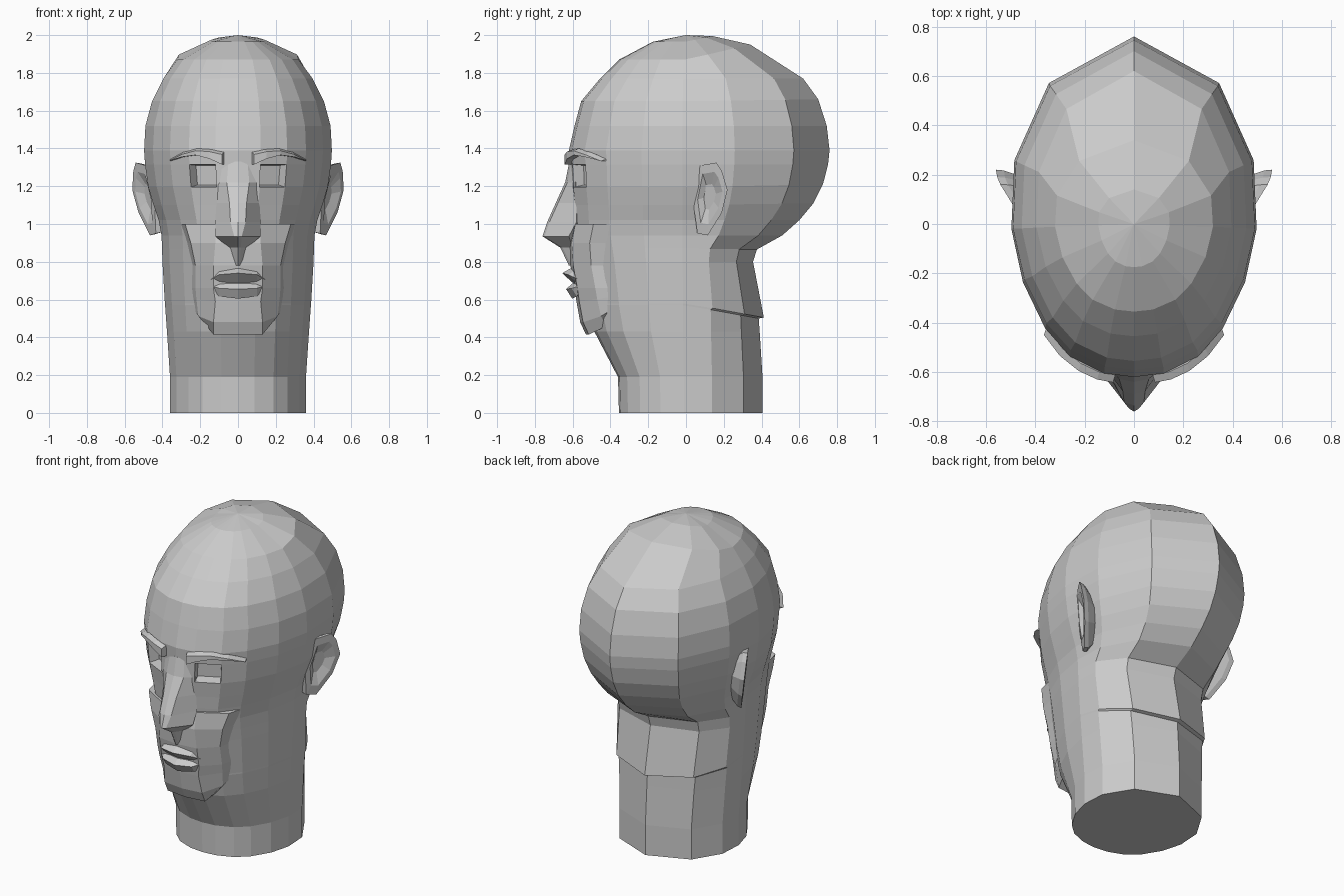
import bpy, bmesh

if "Cube" in bpy.data.objects:
    bpy.data.objects.remove(bpy.data.objects["Cube"])

clay = bpy.data.materials.new("clay_grey")
clay.diffuse_color = (0.6, 0.6, 0.6, 1)
clay.use_nodes = True
clay.node_tree.nodes["Principled BSDF"].inputs["Base Color"].default_value = clay.diffuse_color


def loft(name, rings, edit=None):
    """Skin closed rings of equal length, cap both ends, flat shaded."""
    bm = bmesh.new()
    vs = [[bm.verts.new(p) for p in r] for r in rings]
    n = len(rings[0])
    grid = {}
    for i in range(len(vs) - 1):
        for j in range(n):
            k = (j + 1) % n
            grid[i, j] = bm.faces.new((vs[i][j], vs[i][k], vs[i + 1][k], vs[i + 1][j]))
    bm.faces.new(vs[0])
    bm.faces.new(vs[-1])
    bmesh.ops.recalc_face_normals(bm, faces=bm.faces[:])
    if edit:
        edit(bm, grid)
    bmesh.ops.remove_doubles(bm, verts=bm.verts[:], dist=0.003)
    me = bpy.data.meshes.new(name)
    bm.to_mesh(me)
    bm.free()
    me.materials.append(clay)
    ob = bpy.data.objects.new(name, me)
    bpy.context.collection.objects.link(ob)
    return ob


def mirrored(half):
    """Close a half ring (first and optionally last point on x = 0)."""
    return half + [(-x, y, z) for x, y, z in reversed(half) if abs(x) > 1e-6]


# Skull and neck: one plan outline scaled per row
PLAN = [(0, -.63), (.12, -.615), (.26, -.545), (.36, -.43), (.45, -.24),
        (.497, -.02), (.485, .26), (.345, .575), (0, .765)]
ROWS = [  # z front, z back, y front, y back, half width
    (2.0, 2.0, -.001, .001, .001), (1.965, 1.995, -.175, .14, .145),
    (1.87, 1.95, -.355, .34, .32), (1.77, 1.77, -.455, .62, .395),
    (1.65, 1.66, -.555, .70, .455), (1.52, 1.52, -.59, .745, .49),
    (1.39, 1.39, -.62, .76, .497), (1.315, 1.315, -.615, .752, .492),
    (1.195, 1.21, -.61, .725, .475), (1.10, 1.11, -.60, .675, .447),
    (1.02, 1.02, -.595, .60, .42), (.94, .94, -.585, .51, .405),
    (.87, .865, -.57, .375, .402), (.80, .80, -.555, .355, .40),
    (.58, .505, -.52, .412, .387), (.57, .50, -.52, .385, .386),
    (.43, .43, -.485, .39, .376), (.19, .19, -.36, .405, .36),
    (0, 0, -.355, .405, .36)]


def skull_ring(zf, zb, yf, yb, w):
    half = []
    for x, y in PLAN:
        t = max(0, y / .765)
        half.append((x / .497 * w, -y / .63 * yf if y < 0 else t * yb,
                     zf + (zb - zf) * t))
    return mirrored(half)


def eye_sockets(bm, grid):
    n = 2 * len(PLAN) - 2
    bmesh.ops.inset_individual(bm, faces=[grid[7, 1], grid[7, n - 2]],
                               thickness=.012, depth=-.06)


loft("head_and_neck", [skull_ring(*r) for r in ROWS], eye_sockets)

# Jaw and chin block
JAW = [  # z, front y, chin half width, jaw half width, rise to the back
    (.415, -.53, .13, .165, .11), (.48, -.56, .13, .21, .08),
    (.59, -.58, .12, .22, .03), (.66, -.59, .13, .225, 0),
    (.78, -.612, .13, .225, 0), (.90, -.62, .12, .25, 0),
    (1.0, -.60, .12, .28, 0)]
loft("jaw", [mirrored([(0, f, z), (a, f + .015, z), (w, f + .11, z + rise * .4),
                       (w + .03, -.37, z + rise), (0, -.34, z + rise)])
             for z, f, a, w, rise in JAW])

# Nose
NOSE = [  # z, ridge y, ridge half width, base half width, base y
    (1.33, -.618, .05, .10, -.59), (1.22, -.64, .06, .115, -.585),
    (1.11, -.69, .045, .115, -.58), (1.01, -.735, .04, .12, -.58),
    (.935, -.76, .02, .12, -.62), (.875, -.665, .015, .05, -.60),
    (.78, -.62, .012, .03, -.59)]
loft("nose", [mirrored([(0, r, z), (a, r + .012, z), (b, y, z), (0, -.54, z)])
              for z, r, a, b, y in NOSE])

# Lips: triangular sections swept across the mouth
for name, top, ridge, bottom, bulge in (("upper_lip", .77, .74, .69, -.655),
                                        ("lower_lip", .685, .655, .605, -.635)):
    rings = []
    for x, k in ((-.17, .12), (-.10, .85), (0, 1), (.10, .85), (.17, .12)):
        back = .07 * (abs(x) / .17) ** 2
        mid = .685
        rings.append([(x, -.602 + back, mid + (top - mid) * k),
                      (x, -.602 + (bulge + .602) * k + back, mid + (ridge - mid) * k),
                      (x, -.602 + back, mid + (bottom - mid) * k),
                      (x, -.53 + back, mid)])
    loft(name, rings)

# Ear outline as (y, z), lying in a plane that flares away from the head
EAR = [(.075, 1.31), (.16, 1.325), (.19, 1.28), (.22, 1.18), (.19, 1.06),
       (.115, .94), (.06, .95), (.037, 1.12)]


def ear_ring(side, scale, dx):
    cy, cz = .125, 1.15
    pts = []
    for y, z in EAR:
        y, z = cy + (y - cy) * scale, cz + (z - cz) * scale
        pts.append((side * (.279 + .6 * y + .126 * z + dx), y, z))
    return pts


for side, label in ((1, "right"), (-1, "left")):
    loft("ear_" + label, [ear_ring(side, .7, -.09), ear_ring(side, .97, -.03),
                          ear_ring(side, 1, 0), ear_ring(side, .72, .002),
                          ear_ring(side, .35, -.025)])
    # Eyebrow: x, y, lower z, upper z
    rings = []
    for x, y, lo, hi in ((.085, -.642, 1.315, 1.38), (.15, -.63, 1.345, 1.395),
                         (.225, -.595, 1.365, 1.40), (.30, -.535, 1.355, 1.38),
                         (.365, -.45, 1.335, 1.345)):
        rings.append([(side * x, y, lo), (side * x, y, hi - .012),
                      (side * (x - .01), y + .03, hi), (side * (x - .02), y + .06, lo)])
    loft("eyebrow_" + label, rings)
